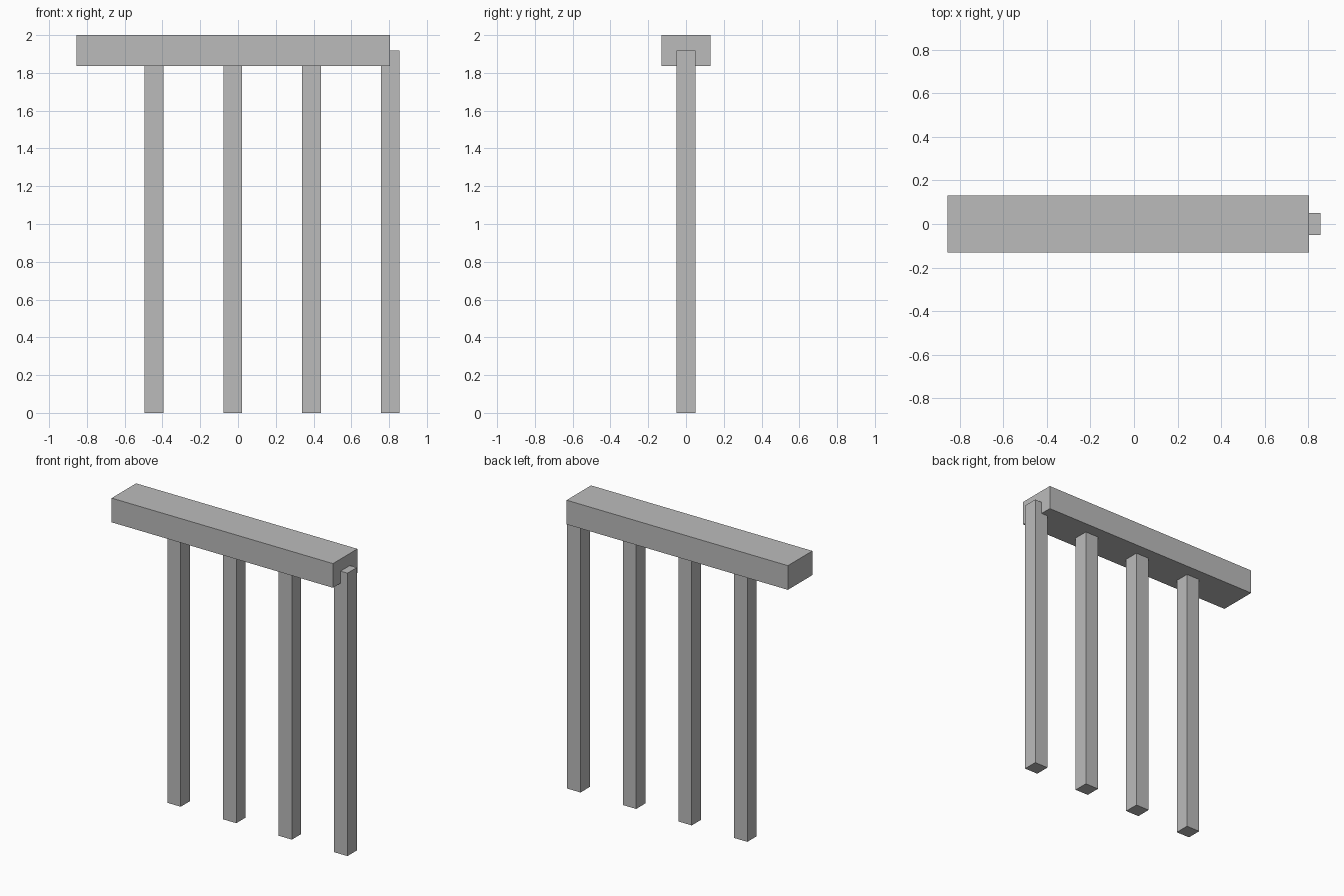
import bpy

# Remove the default cube
cube = bpy.data.objects.get("Cube")
if cube:
    bpy.data.objects.remove(cube, do_unlink=True)

# Single plain grey material
GREY = (0.5, 0.5, 0.5, 1.0)
grey = bpy.data.materials.new("plain_grey")
grey.use_nodes = True
grey.diffuse_color = GREY
shader = next(n for n in grey.node_tree.nodes if n.type == "BSDF_PRINCIPLED")
shader.inputs["Base Color"].default_value = GREY


def add_box(name, center, size):
    bpy.ops.mesh.primitive_cube_add(size=1, location=center)
    box = bpy.context.object
    box.name = name
    box.scale = size
    bpy.ops.object.transform_apply(location=False, rotation=False, scale=True)
    box.data.materials.append(grey)
    return box


# Beam along the top, overhanging the posts on the right
BEAM_LENGTH, BEAM_DEPTH, BEAM_HEIGHT = 1.66, 0.262, 0.164
add_box("top_beam", (-0.026, 0, 2 - BEAM_HEIGHT / 2),
        (BEAM_LENGTH, BEAM_DEPTH, BEAM_HEIGHT))

# Evenly spaced square posts, reaching halfway up into the beam
POST_WIDTH, POST_SPACING = 0.1, 0.417
post_height = 2 - BEAM_HEIGHT / 2
for i in range(4):
    add_box(f"post_{i + 1}", (-0.445 + i * POST_SPACING, 0, post_height / 2),
            (POST_WIDTH, POST_WIDTH, post_height))
